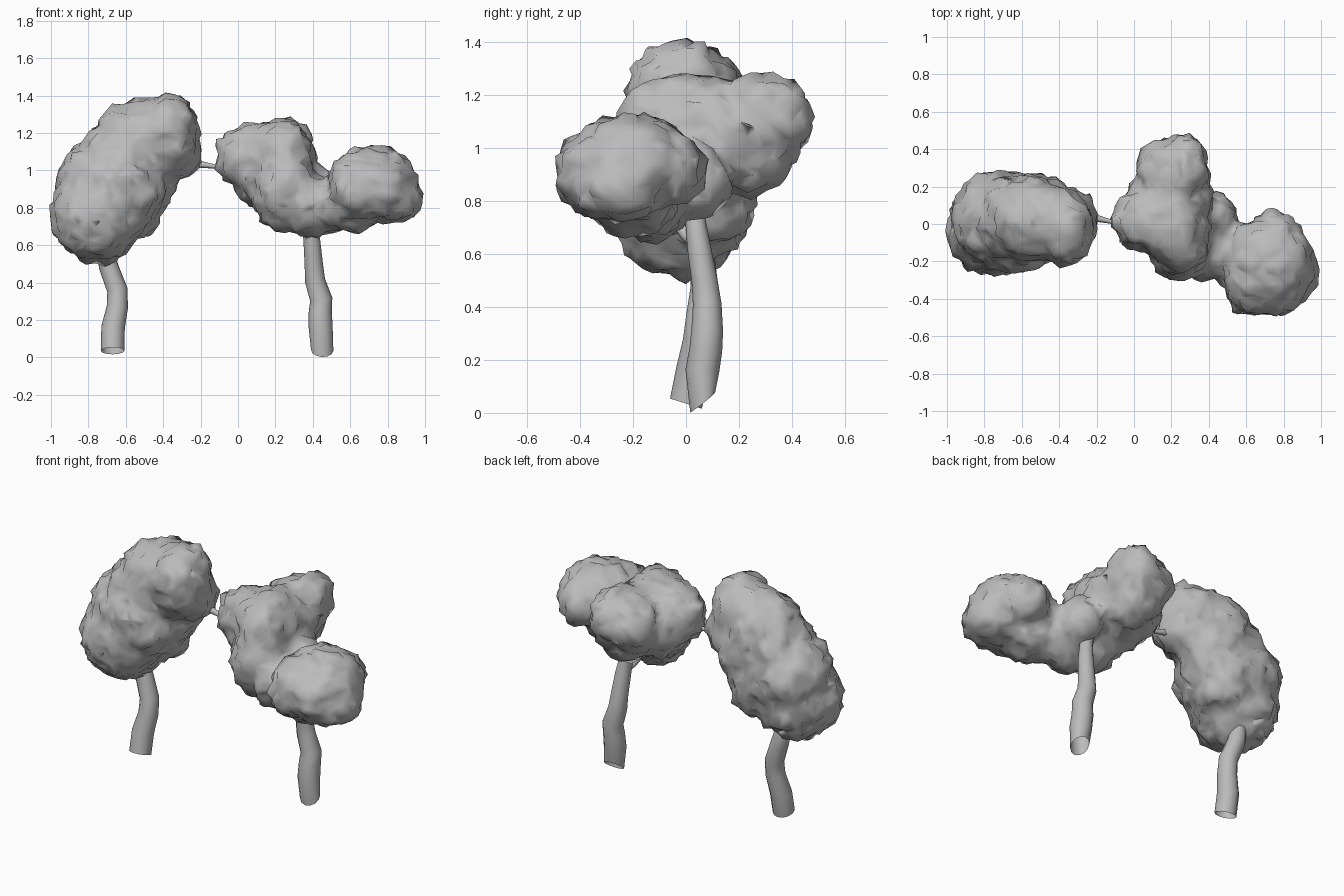
import bpy, bmesh, random
from mathutils import Vector, Matrix, noise

random.seed(4)
grey = bpy.data.materials.new("plain grey")
grey.diffuse_color = (0.5, 0.5, 0.5, 1)


def add_object(name, bm):
    mesh = bpy.data.meshes.new(name)
    bmesh.ops.recalc_face_normals(bm, faces=bm.faces)
    bm.to_mesh(mesh)
    bm.free()
    mesh.materials.append(grey)
    obj = bpy.data.objects.new(name, mesh)
    bpy.context.collection.objects.link(obj)
    return obj


def foliage(name, lobes, seed):
    """Fuse ellipsoid lobes into one lumpy crown, then roughen it."""
    bm = bmesh.new()
    for centre, radii in lobes:
        m = Matrix.Translation(centre) @ Matrix.Diagonal((*radii, 1))
        bmesh.ops.create_icosphere(bm, subdivisions=4, radius=1, matrix=m)
    obj = add_object(name, bm)
    remesh = obj.modifiers.new("fuse", 'REMESH')
    remesh.mode = 'VOXEL'
    remesh.voxel_size = 0.025
    soften = obj.modifiers.new("soften", 'SMOOTH')
    soften.iterations = 4
    graph = bpy.context.evaluated_depsgraph_get()
    fused = bpy.data.meshes.new_from_object(obj.evaluated_get(graph))
    obj.modifiers.clear()
    obj.data = fused
    fused.materials.clear()
    fused.materials.append(grey)
    offset = Vector((seed, seed * 2, seed * 3))
    moves = []
    for v in fused.vertices:
        lump = noise.noise(v.co * 6 + offset) * 0.012
        leaf = noise.noise(v.co * 17 + offset) * 0.026
        moves.append(v.normal * (lump + leaf + random.uniform(-0.009, 0.009)))
    for v, move in zip(fused.vertices, moves):
        v.co += move
    thin = obj.modifiers.new("irregular facets", 'DECIMATE')
    thin.ratio = 0.22
    for p in fused.polygons:
        p.use_smooth = True
        p.material_index = 0
    return obj


def limb(name, points, base_normal=None, sides=12):
    """Tapered open tube through (x, y, z, radius) points, with a slanted base."""
    bm = bmesh.new()
    pos = [Vector(p[:3]) for p in points]
    rings = []
    for i, p in enumerate(points):
        axis = pos[min(i + 1, len(pos) - 1)] - pos[max(i - 1, 0)]
        if i == 0 and base_normal:
            axis = Vector(base_normal)
        turn = Vector((0, 0, 1)).rotation_difference(axis).to_matrix().to_4x4()
        ring = bmesh.ops.create_circle(bm, segments=sides, radius=p[3],
                                       matrix=Matrix.Translation(pos[i]) @ turn)
        rings.append(ring["verts"])
    for a, b in zip(rings, rings[1:]):
        for k in range(sides):
            n = (k + 1) % sides
            bm.faces.new((a[k], a[n], b[n], b[k]))
    for f in bm.faces:
        f.smooth = True
    return add_object(name, bm)


# Leaning crown of the left tree
foliage("left_foliage", [
    ((-0.75, -0.02, 0.77), (0.25, 0.26, 0.26)),
    ((-0.72, 0.02, 0.92), (0.25, 0.26, 0.24)),
    ((-0.62, 0.01, 0.92), (0.24, 0.27, 0.27)),
    ((-0.67, 0.03, 1.05), (0.19, 0.22, 0.20)),
    ((-0.56, 0.03, 1.14), (0.22, 0.23, 0.22)),
    ((-0.48, 0.02, 1.18), (0.20, 0.21, 0.21)),
    ((-0.37, -0.02, 1.20), (0.16, 0.20, 0.22)),
    ((-0.37, 0.02, 1.09), (0.18, 0.17, 0.15)),
    ((-0.58, 0.06, 0.82), (0.17, 0.20, 0.21)),
    ((-0.50, 0.07, 1.00), (0.19, 0.20, 0.20)),
    ((-0.51, 0.05, 0.91), (0.16, 0.19, 0.18)),
], 1.3)

# Branching crown of the right tree: tall lobes, low bridge, front right lobe
foliage("right_foliage", [
    ((0.23, 0.00, 1.04), (0.18, 0.25, 0.24)),
    ((0.25, -0.11, 1.07), (0.15, 0.15, 0.19)),
    ((0.24, -0.10, 0.92), (0.17, 0.20, 0.26)),
    ((0.04, 0.02, 1.07), (0.16, 0.16, 0.16)),
    ((0.11, 0.02, 1.09), (0.17, 0.18, 0.17)),
    ((0.12, 0.02, 0.96), (0.14, 0.17, 0.16)),
    ((0.10, 0.12, 1.00), (0.16, 0.16, 0.16)),
    ((0.27, 0.29, 1.11), (0.13, 0.20, 0.17)),
    ((0.16, 0.28, 1.08), (0.14, 0.18, 0.16)),
    ((0.22, 0.20, 0.98), (0.17, 0.21, 0.16)),
    ((0.21, 0.12, 1.03), (0.20, 0.20, 0.22)),
    ((0.42, 0.02, 0.87), (0.13, 0.15, 0.14)),
    ((0.40, -0.13, 0.81), (0.20, 0.16, 0.16)),
    ((0.60, -0.20, 0.81), (0.20, 0.17, 0.14)),
    ((0.72, -0.21, 0.94), (0.24, 0.25, 0.19)),
    ((0.82, -0.25, 0.86), (0.17, 0.18, 0.14)),
    ((0.75, -0.05, 0.92), (0.14, 0.13, 0.13)),
    ((0.64, -0.34, 0.91), (0.16, 0.15, 0.17)),
    ((0.76, -0.36, 0.91), (0.15, 0.12, 0.15)),
], 5.7)

# Crooked trunks
limb("left_trunk", [
    (-0.67, 0.00, 0.035, 0.063), (-0.668, 0.025, 0.16, 0.063),
    (-0.645, 0.045, 0.27, 0.057), (-0.645, 0.055, 0.36, 0.055),
    (-0.69, 0.07, 0.48, 0.052), (-0.72, 0.06, 0.60, 0.046),
    (-0.70, 0.03, 0.75, 0.035),
], (0, 0.3, 0.95))
limb("right_trunk", [
    (0.45, 0.063, 0.039, 0.060), (0.442, 0.062, 0.16, 0.064),
    (0.44, 0.075, 0.24, 0.062), (0.445, 0.080, 0.31, 0.060),
    (0.412, 0.080, 0.41, 0.054),
    (0.405, 0.070, 0.50, 0.049), (0.395, 0.050, 0.62, 0.045),
    (0.38, 0.035, 0.73, 0.038), (0.34, 0.02, 0.85, 0.030),
], (0.05, -0.62, 0.78))

# Small fork under the right crown and the twig joining the two crowns
limb("right_fork", [
    (0.39, 0.04, 0.64, 0.024), (0.36, 0.00, 0.67, 0.022), (0.32, -0.05, 0.74, 0.018),
], sides=8)
limb("joining_twig", [
    (-0.32, 0.05, 1.05, 0.020), (-0.19, 0.028, 1.03, 0.018),
    (-0.12, 0.012, 1.02, 0.011), (0.00, 0.0, 1.03, 0.010),
], sides=8)
